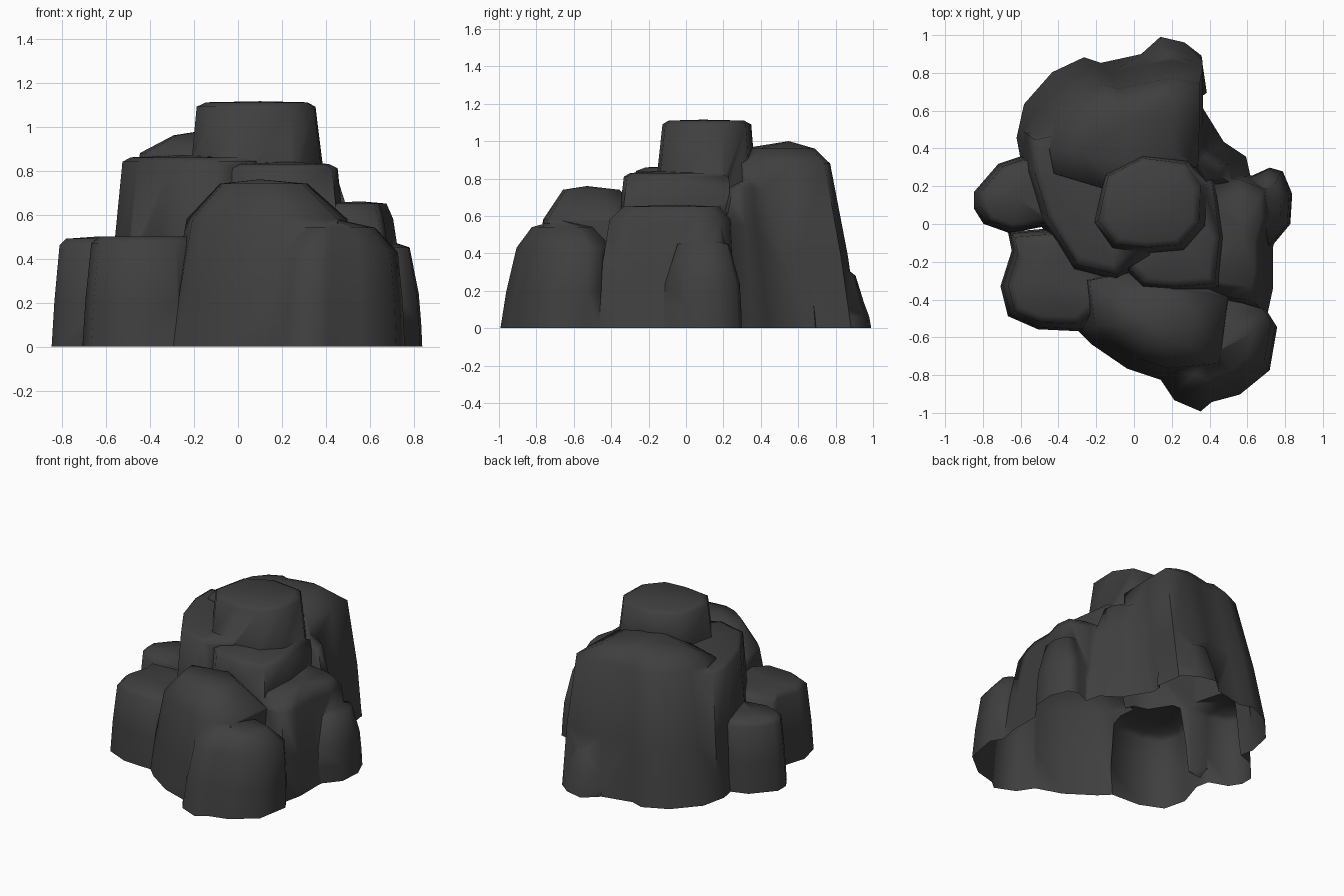
import bpy, bmesh, math
from mathutils import Vector

cube = bpy.data.objects.get("Cube")
if cube:
    bpy.data.objects.remove(cube, do_unlink=True)

stone = bpy.data.materials.new("dark grey stone")
stone.use_nodes = True
colour = (0.05, 0.05, 0.05, 1)
stone.diffuse_color = colour
stone.node_tree.nodes["Principled BSDF"].inputs["Base Color"].default_value = colour

SINK = -0.05  # boulders start a little below ground and are trimmed later


def boulder(name, outline, centre, rim, cap, peak):
    """Loft a footprint up to a rim and a smaller cap, each given as (scale, height)."""
    outline = [Vector(p) for p in outline]
    foot = sum(outline, Vector((0, 0))) / len(outline)
    target = Vector(centre)
    waist = (1 - (1 - rim[0]) * 0.35, rim[1] * 0.45)
    bm = bmesh.new()
    rings = []
    for scale, height in ((1, SINK), waist, rim, cap):
        lean = max(0, min(1, height / rim[1]))
        middle = foot.lerp(target, lean)
        rings.append([bm.verts.new((*(middle + (p - foot) * scale), height)) for p in outline])
    count = len(outline)
    for low, high in zip(rings, rings[1:]):
        for i in range(count):
            j = (i + 1) % count
            bm.faces.new((low[i], low[j], high[j], high[i]))
    # close the crown with a shallow fan, and the underside with one face
    tip = bm.verts.new((*target, peak))
    for i in range(count):
        bm.faces.new((rings[-1][i], rings[-1][(i + 1) % count], tip))
    bm.faces.new(rings[0])
    bmesh.ops.recalc_face_normals(bm, faces=bm.faces)
    mesh = bpy.data.meshes.new(name)
    bm.to_mesh(mesh)
    bm.free()
    mesh.materials.append(stone)
    obj = bpy.data.objects.new(name, mesh)
    bpy.context.collection.objects.link(obj)
    return obj


# Tall centre and the shoulders around it
summit = boulder(
    "rock_formation",
    [(-.27, -.03), (-.15, -.2), (.08, -.23), (.32, -.21), (.46, -.05), (.47, .22), (.36, .38), (.05, .42), (-.2, .29)],
    centre=(.1, .09), rim=(.73, 1.09), cap=(.62, 1.11), peak=1.115)

back_shoulder = boulder(
    "back_shoulder",
    [(.36, .66), (.36, .89), (.2, .93), (.05, .91), (-.18, .86), (-.27, .89), (-.44, .81), (-.59, .64),
     (-.63, .46), (-.6, .3), (-.1, .15), (.35, .35)],
    centre=(-.04, .55), rim=(.8, .88), cap=(.5, .96), peak=1.0)

left_shoulder = boulder(
    "left_shoulder",
    [(-.6, .3), (-.52, .03), (-.34, -.26), (-.1, -.32), (.1, -.2), (.12, .4), (-.33, .56), (-.6, .5)],
    centre=(-.25, .12), rim=(.87, .84), cap=(.75, .86), peak=.87)

front_shoulder = boulder(
    "front_shoulder",
    [(-.04, -.3), (.05, -.4), (.25, -.42), (.5, -.4), (.53, -.1), (.48, .25), (0, .2)],
    centre=(.22, -.12), rim=(.84, .81), cap=(.7, .83), peak=.84)

# Lower ledges round the outside
front_ridge = boulder(
    "front_ridge",
    [(-.33, -.3), (-.3, -.57), (-.23, -.64), (-.04, -.77), (.14, -.83), (.45, -.8), (.5, -.4), (.2, -.2)],
    centre=(.1, -.53), rim=(.88, .58), cap=(.48, .74), peak=.76)

front_boulder = boulder(
    "front_boulder",
    [(.13, -.82), (.21, -.94), (.35, -1), (.41, -.95), (.56, -.91), (.72, -.78), (.76, -.55), (.71, -.47),
     (.3, -.35), (.12, -.6)],
    centre=(.44, -.68), rim=(.86, .43), cap=(.55, .54), peak=.58)

right_ledge = boulder(
    "right_ledge",
    [(.71, -.49), (.74, -.35), (.74, -.13), (.79, .05), (.77, .2), (.62, .26), (.3, .3), (.3, -.42)],
    centre=(.56, -.05), rim=(.86, .58), cap=(.68, .65), peak=.66)

right_foot = boulder(
    "right_foot",
    [(.73, -.12), (.83, 0), (.84, .16), (.79, .28), (.72, .3), (.5, .2), (.5, -.1)],
    centre=(.69, .1), rim=(.95, .24), cap=(.65, .45), peak=.48)

left_ledge = boulder(
    "left_ledge",
    [(-.6, .36), (-.72, .32), (-.85, .17), (-.85, .08), (-.8, 0), (-.66, -.05), (-.4, 0), (-.4, .3)],
    centre=(-.64, .15), rim=(.9, .46), cap=(.75, .49), peak=.5)

front_left_ledge = boulder(
    "front_left_ledge",
    [(-.67, -.04), (-.65, -.14), (-.71, -.33), (-.67, -.49), (-.51, -.56), (-.27, -.57), (-.1, -.4), (-.2, 0)],
    centre=(-.46, -.31), rim=(.87, .47), cap=(.72, .5), peak=.5)

# Slope and spur on the back
back_slope = boulder(
    "back_right_slope",
    [(.63, .22), (.6, .36), (.48, .44), (.35, .65), (0, .5), (.2, .1)],
    centre=(.33, .33), rim=(.75, .55), cap=(.5, .75), peak=.8)

back_spur = boulder(
    "back_spur",
    [(.39, .7), (.36, .9), (.27, .97), (.14, 1), (.04, .91), (.05, .65)],
    centre=(.2, .82), rim=(.9, .14), cap=(.6, .28), peak=.35)

# Merge all boulders into one skin
bpy.context.view_layer.objects.active = summit
for part in (back_shoulder, left_shoulder, front_shoulder, front_ridge, front_boulder, right_ledge,
             right_foot, left_ledge, front_left_ledge, back_slope, back_spur):
    union = summit.modifiers.new("merge", 'BOOLEAN')
    union.operation = 'UNION'
    union.solver = 'EXACT'
    union.object = part
    bpy.ops.object.modifier_apply(modifier=union.name)
    bpy.data.objects.remove(part, do_unlink=True)

# Trim at the ground, leaving the underside open
bm = bmesh.new()
bm.from_mesh(summit.data)
bmesh.ops.bisect_plane(bm, geom=bm.verts[:] + bm.edges[:] + bm.faces[:], plane_co=(0, 0, 0),
                       plane_no=(0, 0, 1), clear_inner=True)
bmesh.ops.remove_doubles(bm, verts=bm.verts, dist=0.002)
bm.to_mesh(summit.data)
bm.free()

summit.select_set(True)
bpy.ops.object.shade_smooth_by_angle(angle=math.radians(75))
